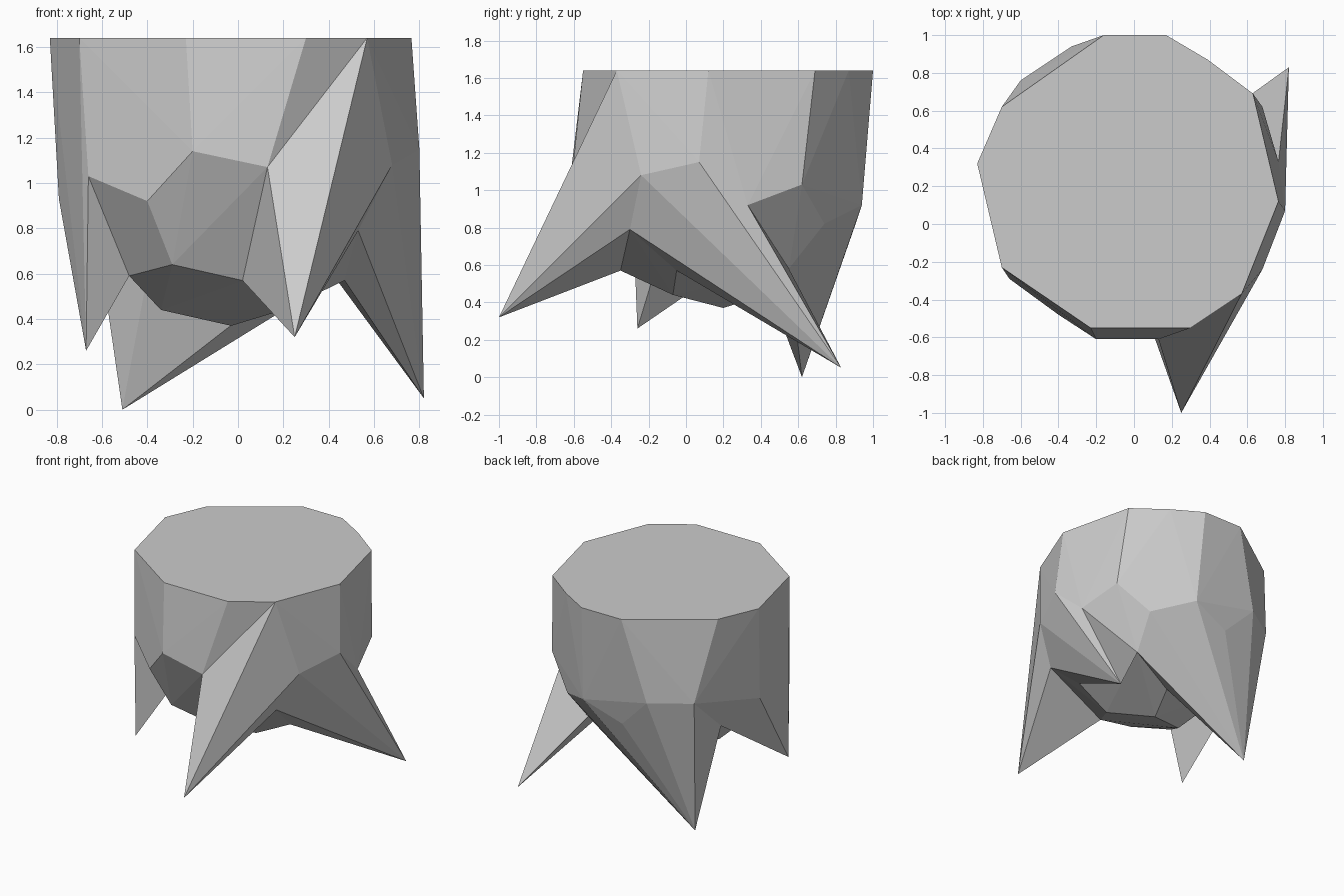
import bpy, bmesh
from math import radians

if "Cube" in bpy.data.objects:
    bpy.data.objects.remove(bpy.data.objects["Cube"])

TOP_Z = 1.64

# Sawn top outline, counted clockwise from the back
top = [(x, y, TOP_Z) for x, y in [
    (-.16, 1), (.17, 1), (.39, .87), (.63, .69), (.765, .12), (.57, -.37),
    (.30, -.55), (-.23, -.55), (-.70, -.23), (-.83, .32), (-.70, .62)]]

# Shoulders where each root flares from the trunk
front = [(.13, -.61, 1.07), (-.20, -.61, 1.14)]
right = [(.68, -.24, 1.08), (.80, .07, 1.15), (.765, .33, .92)]
right_back = (.68, .62, 1.03)
back = [(.20, .94, .92), (-.10, .90, .80), (-.33, .94, 1.03), (-.60, .76, 1.03)]
left = [(-.79, .25, .93), (-.66, -.29, 1.03)]
left_front = (-.40, -.48, .92)

# Arches between neighbouring roots: outer and inner points
arch_fr = [(.53, -.30, .79), (.47, -.05, .57)]
arch_br = [(.47, .74, .82), (.43, .55, .58)]
arch_bl = (-.62, .47, .76)
arch_front_side = (.02, -.35, .57)
arch_mid = (-.29, -.38, .64)
arch_left_side = (-.48, -.16, .59)

# Hollow underside and the inner foot of the back root
belly = [(.20, -.07, .44), (-.03, .20, .37), (-.34, .09, .44)]
back_inner = [(.07, .45, .45), (-.40, .42, .59)]


def faceted(name, points):
    """Flat-sided solid wrapped tightly round the given points."""
    bm = bmesh.new()
    for p in points:
        bm.verts.new(p)
    res = bmesh.ops.convex_hull(bm, input=bm.verts[:])
    loose = {e for e in res["geom_interior"] + res["geom_unused"]
             if isinstance(e, bmesh.types.BMVert)}
    bmesh.ops.delete(bm, geom=list(loose), context='VERTS')
    bmesh.ops.recalc_face_normals(bm, faces=bm.faces[:])
    mesh = bpy.data.meshes.new(name)
    bm.to_mesh(mesh)
    bm.free()
    obj = bpy.data.objects.new(name, mesh)
    bpy.context.collection.objects.link(obj)
    return obj


# Trunk
stump = faceted("tree_stump", top + front + right + back + left + arch_fr
                + arch_br + belly + back_inner
                + [right_back, left_front, arch_bl, arch_front_side,
                   arch_mid, arch_left_side])

# Four pointed roots, each blending into the shared trunk points
roots = [
    faceted("front_root", [front[0], right[0], arch_fr[0], arch_front_side,
                           top[5], (.25, -1, .32)]),
    faceted("right_root", right + arch_fr + arch_br[1:] + [(.82, .83, .05)]),
    faceted("back_root", back + arch_br + back_inner
            + [arch_bl, (-.51, .62, 0)]),
    faceted("left_root", left + [top[8], top[9], arch_left_side, arch_bl,
                                 (-.67, -.26, .26)])]

# Fuse the roots into the trunk as one clean skin
for root in roots:
    union = stump.modifiers.new(root.name, 'BOOLEAN')
    union.operation, union.solver, union.object = 'UNION', 'EXACT', root
graph = bpy.context.evaluated_depsgraph_get()
fused = bpy.data.meshes.new_from_object(stump.evaluated_get(graph))
stump.modifiers.clear()
stump.data = fused
for root in roots:
    bpy.data.objects.remove(root)
